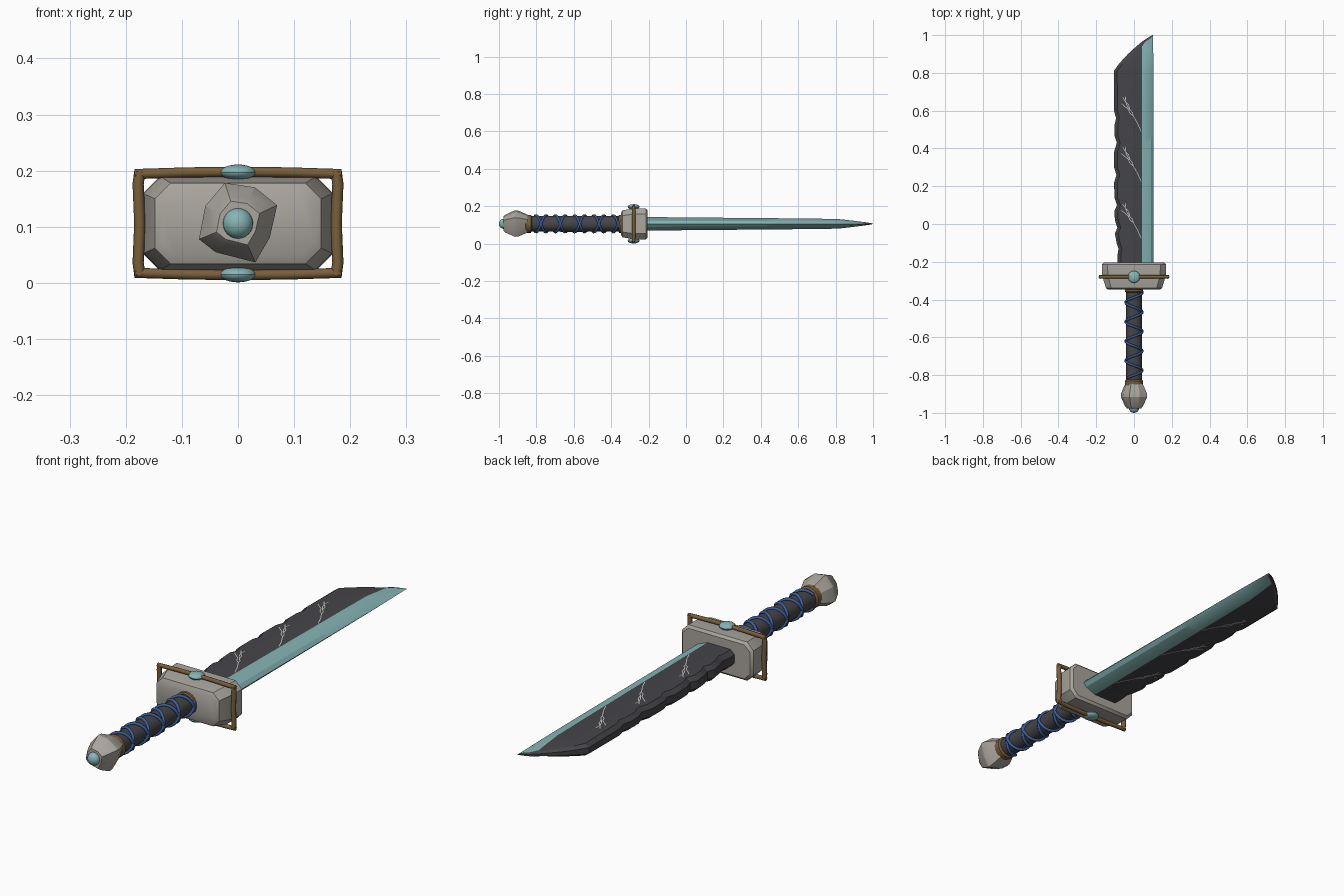
import bpy, bmesh, math, random
from mathutils import Vector, Matrix

if "Cube" in bpy.data.objects:
    bpy.data.objects.remove(bpy.data.objects["Cube"])

ZC = 0.106  # height of the weapon's long axis
random.seed(4)


def mat(name, rgb):
    m = bpy.data.materials.new(name)
    m.diffuse_color = (*rgb, 1)
    m.use_nodes = True
    m.node_tree.nodes["Principled BSDF"].inputs["Base Color"].default_value = m.diffuse_color
    return m


DARK = mat("dark_steel", (0.060, 0.058, 0.066))
TEAL = mat("teal", (0.24, 0.46, 0.46))
STONE = mat("pale_stone", (0.40, 0.375, 0.34))
BRONZE = mat("bronze", (0.19, 0.115, 0.045))
BLUE = mat("blue_cord", (0.045, 0.11, 0.32))
CRACK = mat("pale_crack", (0.55, 0.55, 0.55))


def add(name, bm, mats, angle=30):
    bmesh.ops.remove_doubles(bm, verts=bm.verts, dist=1e-5)
    bmesh.ops.recalc_face_normals(bm, faces=bm.faces)
    me = bpy.data.meshes.new(name)
    bm.to_mesh(me)
    bm.free()
    ob = bpy.data.objects.new(name, me)
    bpy.context.collection.objects.link(ob)
    for m in mats:
        me.materials.append(m)
    if angle:
        bpy.ops.object.select_all(action='DESELECT')
        ob.select_set(True)
        bpy.context.view_layer.objects.active = ob
        bpy.ops.object.shade_smooth_by_angle(angle=math.radians(angle))
    return ob


def loft(name, rings, mats, rule=None, angle=30):
    """Skin a list of closed rings; rule(i) gives the material of side strip i."""
    bm = bmesh.new()
    vs = [[bm.verts.new(p) for p in r] for r in rings]
    n = len(rings[0])
    for a, b in zip(vs, vs[1:]):
        for i in range(n):
            j = (i + 1) % n
            f = bm.faces.new((a[i], a[j], b[j], b[i]))
            f.material_index = rule(i) if rule else 0
    bm.faces.new(vs[0])
    bm.faces.new(vs[-1])
    return add(name, bm, mats, angle)


def lathe(name, profile, m, n=20):
    """Turned part around the long axis; profile is (y, radius)."""
    rings = [[(r * math.cos(2 * math.pi * k / n), y, ZC + r * math.sin(2 * math.pi * k / n))
              for k in range(n)] for y, r in profile]
    return loft(name, rings, [m])


def gem(name, loc, size):
    bm = bmesh.new()
    bmesh.ops.create_uvsphere(bm, u_segments=20, v_segments=12, radius=1)
    bmesh.ops.transform(bm, matrix=Matrix.Translation(loc) @ Matrix.Diagonal((*size, 1)), verts=bm.verts)
    return add(name, bm, [TEAL])


def tube(name, pts, radius, m, cyclic=False, res=2):
    cu = bpy.data.curves.new(name, 'CURVE')
    cu.dimensions = '3D'
    cu.bevel_depth = radius
    cu.bevel_resolution = res
    cu.use_fill_caps = True
    s = cu.splines.new('POLY')
    s.points.add(len(pts) - 1)
    for p, c in zip(s.points, pts):
        p.co = (*c, 1)
    s.use_cyclic_u = cyclic
    cu.materials.append(m)
    ob = bpy.data.objects.new(name, cu)
    bpy.context.collection.objects.link(ob)
    return ob


# Blade: chipped back outline (y, x), lofted to the slanted tip
BACK = [(-.23, -.085), (-.17, -.088), (-.13, -.082), (-.10, -.092), (-.05, -.101), (-.02, -.088),
        (.02, -.101), (.07, -.104), (.10, -.090), (.14, -.104), (.22, -.105), (.26, -.093),
        (.30, -.106), (.38, -.106), (.43, -.091), (.47, -.104), (.52, -.104), (.56, -.095),
        (.60, -.106), (.81, -.107), (.85, -.078), (.90, -.032), (.94, .012), (.965, .042),
        (.985, .072), (1.0, .097)]


def half_thick(y):
    if y < .8:
        return .036 - .009 * (y + .2)
    t = (1 - y) / .2
    return .001 + .026 * t ** .8


rings = []
for y, xl in BACK:
    h = half_thick(y)
    xr = .104 - .004 * max(0, (y - .8) / .2)
    up = [(xl, .5 * h), (xl + .018, h), (.042, h), (.090, .45 * h), (xr, 0)]
    prof = up + [(x, -z) for x, z in reversed(up[:4])]
    rings.append([(min(max(x, xl), xr), y, ZC + z) for x, z in prof])
loft("blade", rings, [DARK, TEAL], lambda i: 1 if 2 <= i <= 5 else 0, 25)

# Cracks: thin jagged plates on both blade faces
MAIN = [(.038, -.075), (.018, -.03), (.012, -.02), (-.004, .008), (-.008, .025), (-.022, .04),
        (-.036, .06), (-.046, .085), (-.060, .105)]
TWIGS = [[(-.004, .008), (-.022, .022), (-.030, .042), (-.052, .060), (-.066, .072)],
         [(-.022, .04), (-.028, .065), (-.046, .085), (-.044, .11)]]
bm = bmesh.new()
for oy in (0, .30, .565):
    for side in (1, -1):
        for path in [MAIN] + TWIGS:
            for (x0, y0), (x1, y1) in zip(path, path[1:]):
                d = Vector((y1 - y0, x0 - x1)).normalized() * .0018
                q = [(x0 - d.x, y0 - d.y), (x0 + d.x, y0 + d.y), (x1 + d.x, y1 + d.y), (x1 - d.x, y1 - d.y)]
                bm.faces.new([bm.verts.new((x, y + oy, ZC + side * (half_thick(y + oy) + .0012)))
                              for x, y in q])
add("blade_cracks", bm, [CRACK], 0)


# Guard block with chamfered corners, narrowing toward the grip
def chamfer_rect(y, w, h, c):
    q = [(w, h - c), (w - c, h), (-w + c, h), (-w, h - c), (-w, -h + c), (-w + c, -h), (w - c, -h), (w, -h + c)]
    return [(x, y, ZC + z) for x, z in q]


loft("guard", [chamfer_rect(-.348, .135, .058, .025), chamfer_rect(-.340, .148, .072, .028),
               chamfer_rect(-.275, .168, .083, .03), chamfer_rect(-.215, .170, .083, .03),
               chamfer_rect(-.205, .160, .073, .026)], [STONE], angle=35)

# Bronze frame: four slightly bowed rods with overlapping ends
for s, side in ((1, "right"), (-1, "left")):
    tube("frame_" + side, [(s * .175, -.28, ZC - .092), (s * .178, -.28, ZC - .07), (s * .175, -.28, ZC),
                           (s * .178, -.28, ZC + .07), (s * .175, -.28, ZC + .092)], .010, BRONZE)
for s, side in ((1, "top"), (-1, "bottom")):
    tube("frame_" + side, [(-.184, -.28, ZC + s * .088), (-.09, -.28, ZC + s * .091), (0, -.28, ZC + s * .092),
                           (.09, -.28, ZC + s * .091), (.184, -.28, ZC + s * .088)], .009, BRONZE)
    gem("guard_gem_" + side, (0, -.28, ZC + s * .091), (.032, .032, .014))

# Grip with two crossing cords
lathe("grip", [(-.85, .041), (-.60, .043), (-.34, .041)], DARK)
for s, side in ((1, "a"), (-1, "b")):
    pts = []
    for k in range(111):
        y = -.815 + .46 * k / 110
        a = s * 2 * math.pi * (y + .775) / .103
        pts.append((.045 * math.cos(a), y, ZC + .045 * math.sin(a)))
    tube("grip_cord_" + side, pts, .0065, BLUE, res=1)

# Collars
lathe("pommel_collar", [(-.862, .040), (-.855, .048), (-.830, .048), (-.823, .040)], BRONZE)
lathe("guard_collar", [(-.362, .040), (-.358, .048), (-.345, .048), (-.335, .040)], BRONZE)

# Faceted, slightly irregular pommel
CORNERS = [(108, .076), (65, .071), (25, .077), (-24, .062), (-66, .076), (-128, .065), (-158, .075), (152, .066)]
rings = []
for y, k in ((-.976, .55), (-.965, .68), (-.915, 1.0), (-.895, .97), (-.848, .68)):
    rings.append([(k * r * math.cos(math.radians(a)), y, ZC + k * r * math.sin(math.radians(a)))
                  for a, r in CORNERS])
loft("pommel", rings, [STONE], angle=25)
gem("pommel_gem", (0, -.975, ZC), (.027, .025, .027))
